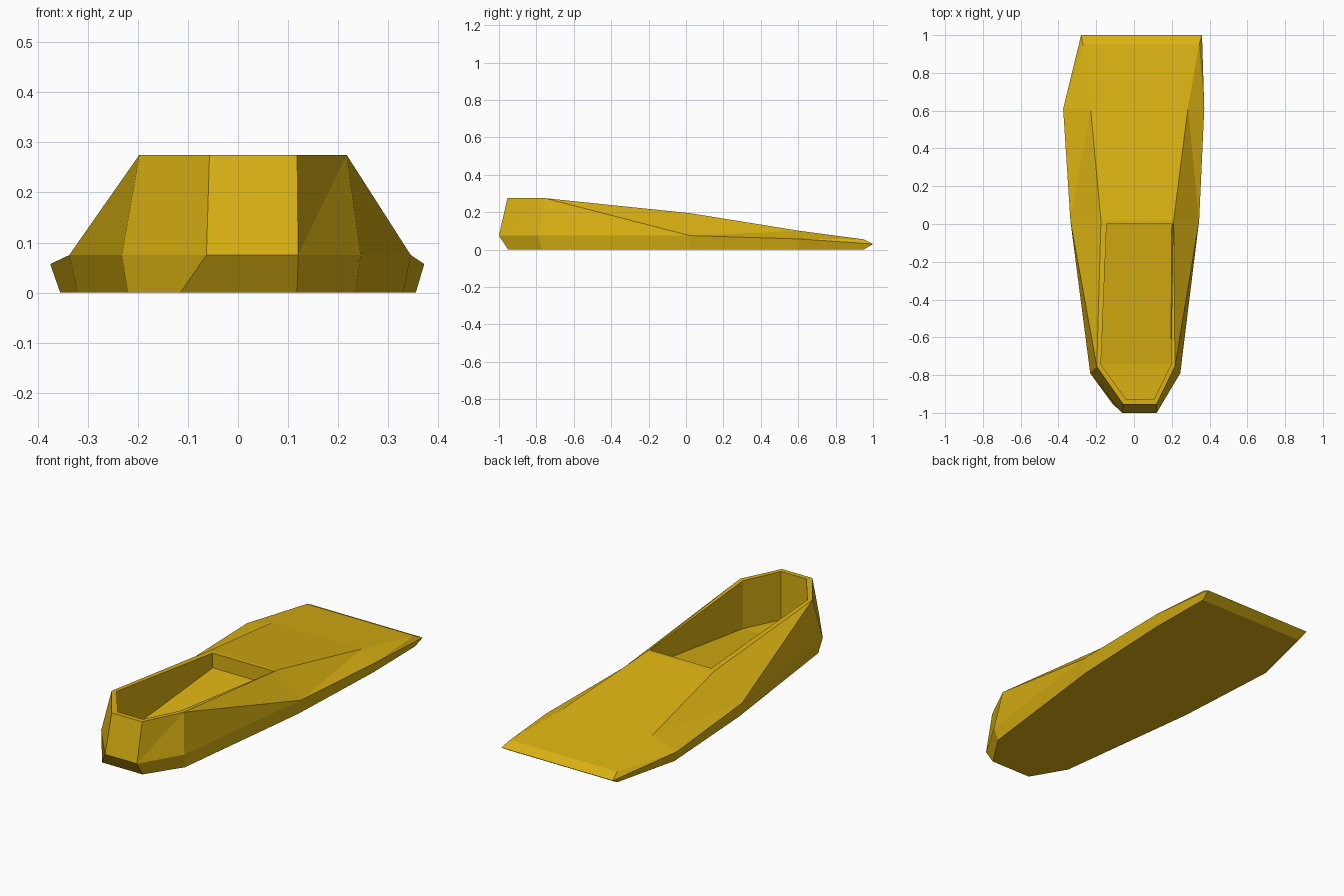
import bpy

if "Cube" in bpy.data.objects:
    bpy.data.objects.remove(bpy.data.objects["Cube"])

yellow = bpy.data.materials.new("golden yellow")
yellow.diffuse_color = (0.70, 0.44, 0.006, 1)
yellow.use_nodes = True
yellow.node_tree.nodes["Principled BSDF"].inputs["Base Color"].default_value = yellow.diffuse_color


def ring(stations):
    """Closed loop: left side heel to toe, then right side toe to heel."""
    left = [(l, y, z) for l, r, y, z in stations]
    right = [(r, y, z) for l, r, y, z in stations]
    return left + right[::-1]


def band(a, b, edges=None):
    """Quads joining two rings of equal length."""
    n = len(a)
    return [(a[i], b[i], b[(i + 1) % n], a[(i + 1) % n])
            for i in (range(n) if edges is None else edges)]


def make(name, polys):
    index, verts, faces = {}, [], []
    for p in polys:
        f = []
        for v in p:
            if v not in index:
                index[v] = len(verts)
                verts.append(v)
            f.append(index[v])
        faces.append(f)
    me = bpy.data.meshes.new(name)
    me.from_pydata(verts, [], faces)
    me.materials.append(yellow)
    ob = bpy.data.objects.new(name, me)
    bpy.context.collection.objects.link(ob)
    return ob


# Stations heel to toe: left x, right x, y, z
ground = ring([(-.115, .118, -.95, 0), (-.22, .235, -.77, 0), (-.32, .33, .02, 0),
               (-.355, .355, .6, 0), (-.27, .35, .95, 0)])
welt = ring([(-.063, .12, -1, .075), (-.232, .245, -.79, .075), (-.337, .345, .02, .075),
             (-.375, .372, .61, .057), (-.28, .36, 1, .03)])
top = ring([(-.057, .118, -.955, .275), (-.197, .217, -.755, .275), (-.175, .21, .02, .195),
            (-.23, .285, .61, .1), (-.27, .345, .95, .055)])
mouth = ring([(-.04, .105, -.93, .275), (-.175, .195, -.745, .274), (-.145, .207, 0, .196)])
insole = ring([(-.04, .105, -.93, .025), (-.175, .195, -.745, .025), (-.145, .2, 0, .12)])

# Sole: flat bottom flaring out to the welt
make("sole", [tuple(ground)] + band(ground, welt))

# Upper: side walls, split along the creases
polys = []
for k, (a, b, c, d) in enumerate(band(welt, top)):
    # a = low, b = high, c = next high, d = next low
    if k in (1, 6, 5, 8):
        polys += [(a, b, d), (b, c, d)]
    elif k in (2, 3, 7):
        polys += [(a, b, c), (a, c, d)]
    else:
        polys.append((a, b, c, d))
# toe panels
for i in (2, 3):
    polys.append((top[9 - i], top[8 - i], top[i + 1], top[i]))
# narrow lip around the opening
lip = top[:3] + top[7:]
polys += band(lip, mouth)
make("upper", polys)

# Lining: inner walls and sloping insole
make("lining", band(mouth, insole) + [
    (insole[5 - i], insole[4 - i], insole[i + 1], insole[i]) for i in (0, 1)])
